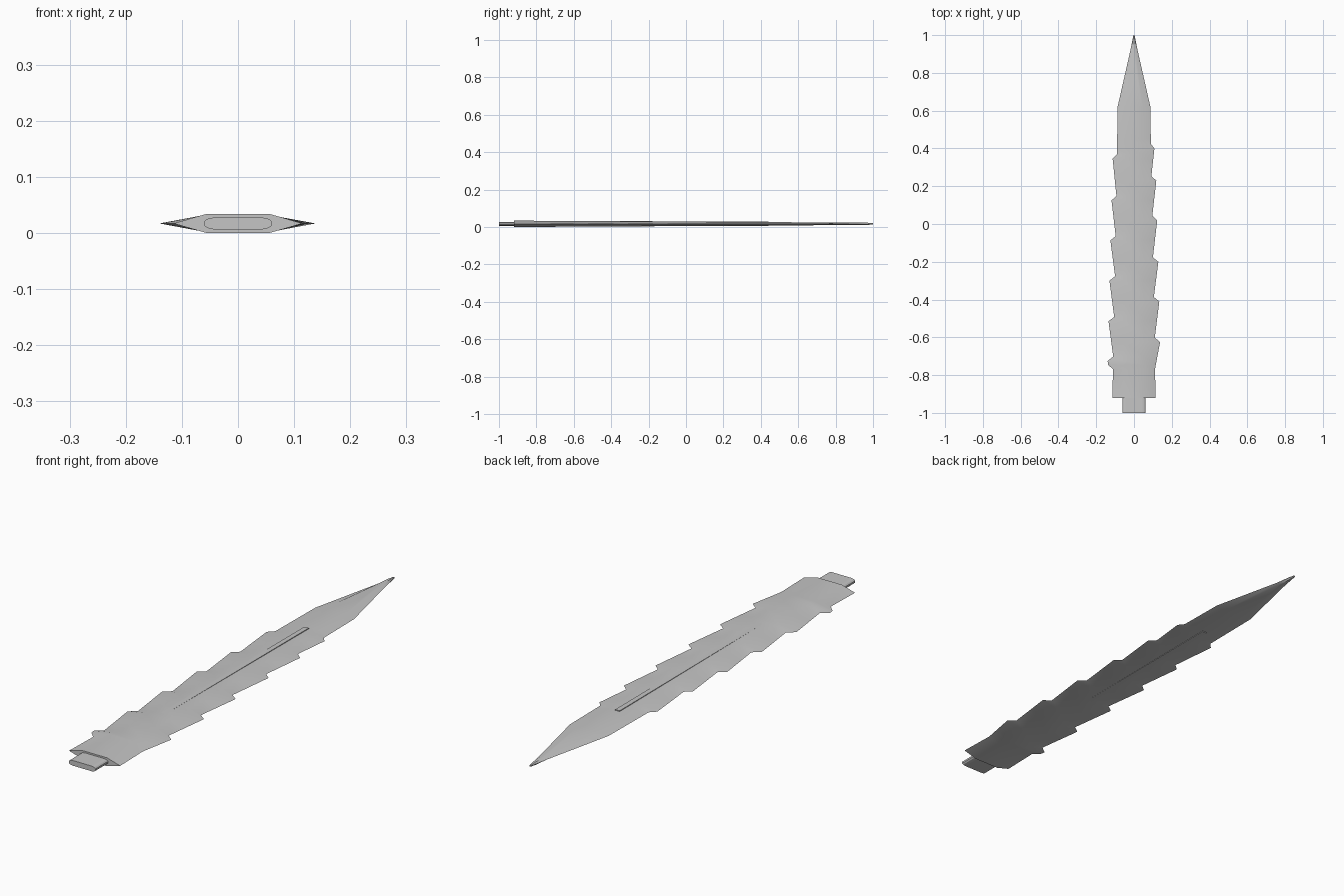
import bpy, bmesh

if "Cube" in bpy.data.objects:
    bpy.data.objects.remove(bpy.data.objects["Cube"])

MID = 0.017  # height of the cutting edge plane

steel = bpy.data.materials.new("light_grey_steel")
steel.diffuse_color = (0.56, 0.56, 0.56, 1)
steel.use_nodes = True
steel.node_tree.nodes["Principled BSDF"].inputs["Base Color"].default_value = steel.diffuse_color


def lerp(table, y):
    """Piecewise linear lookup in a list of (y, value)."""
    for (y0, v0), (y1, v1) in zip(table, table[1:]):
        if y <= y1:
            return v0 + (v1 - v0) * (y - y0) / (y1 - y0)
    return table[-1][1]


def loft(name, rings):
    """Skin a closed solid over equal-length rings of points."""
    bm = bmesh.new()
    loops = [[bm.verts.new(p) for p in ring] for ring in rings]
    n = len(loops[0])
    for a, b in zip(loops, loops[1:]):
        for i in range(n):
            j = (i + 1) % n
            bm.faces.new((a[i], a[j], b[j], b[i]))
    bm.faces.new(loops[0])
    bm.faces.new(loops[-1])
    bmesh.ops.recalc_face_normals(bm, faces=bm.faces)
    mesh = bpy.data.meshes.new(name)
    bm.to_mesh(mesh)
    bm.free()
    mesh.materials.append(steel)
    ob = bpy.data.objects.new(name, mesh)
    bpy.context.collection.objects.link(ob)
    return ob


def edge(teeth, extra):
    """Outline of one side: base, teeth (tip then notch), shoulder and point."""
    pts = [(-0.92, 0.115), (-0.77, 0.111)] + extra
    for y, tip, notch in teeth:
        pts += [(y, tip), (y + 0.023, notch)]
    return pts + [(0.45, 0.089), (0.62, 0.087), (0.92, 0.019), (0.97, 0.009), (1.0, 0.003)]


right = edge([(-0.625, 0.138, 0.11), (-0.41, 0.134, 0.105), (-0.2, 0.129, 0.1),
              (0.02, 0.123, 0.097), (0.23, 0.118, 0.092), (0.40, 0.108, 0.09)], [])
left = edge([(-0.725, 0.14, 0.11), (-0.515, 0.135, 0.105), (-0.3, 0.13, 0.1),
             (-0.087, 0.125, 0.097), (0.125, 0.119, 0.093), (0.345, 0.113, 0.09)],
            [(-0.745, 0.137)])
flat = [(-0.92, 0.056), (0.62, 0.045), (0.92, 0.009), (1.0, 0.002)]
thick = [(-0.92, 0.017), (0.97, 0.006), (1.0, 0.003)]

# serrated blade: hexagonal section, flat in the middle, bevelled to both edges
rings = []
for y in sorted({p[0] for p in right + left}):
    f, h = lerp(flat, y), lerp(thick, y)
    rings.append([(lerp(right, y), y, MID), (f, y, MID + h), (-f, y, MID + h),
                  (-lerp(left, y), y, MID), (-f, y, MID - h), (f, y, MID - h)])
blade = loft("blade", rings)
bpy.context.view_layer.objects.active = blade
blade.select_set(True)
bpy.ops.object.shade_smooth_by_angle(angle=0.5)

# narrow centre rib, emerging from both flats as the blade thins
loft("centre_rib", [[(0.01, y, MID + t), (-0.01, y, MID + t),
                     (-0.01, y, MID - b), (0.01, y, MID - b)]
                    for y, t, b in [(-0.55, 0.0146, 0.0138), (0.44, 0.0122, 0.0118)]])

# tang with rounded corners
w, h = 0.06, 0.0105
cx, cz = 0.016, 0.007
half = [(w - cx, h), (w - cx * 0.3, h - cz * 0.35), (w, h - cz)]
sec = half + [(x, -z) for x, z in reversed(half)]
sec += [(-x, -z) for x, z in sec]
loft("tang", [[(x, y, MID + z) for x, z in sec] for y in (-1.0, -0.9)])
